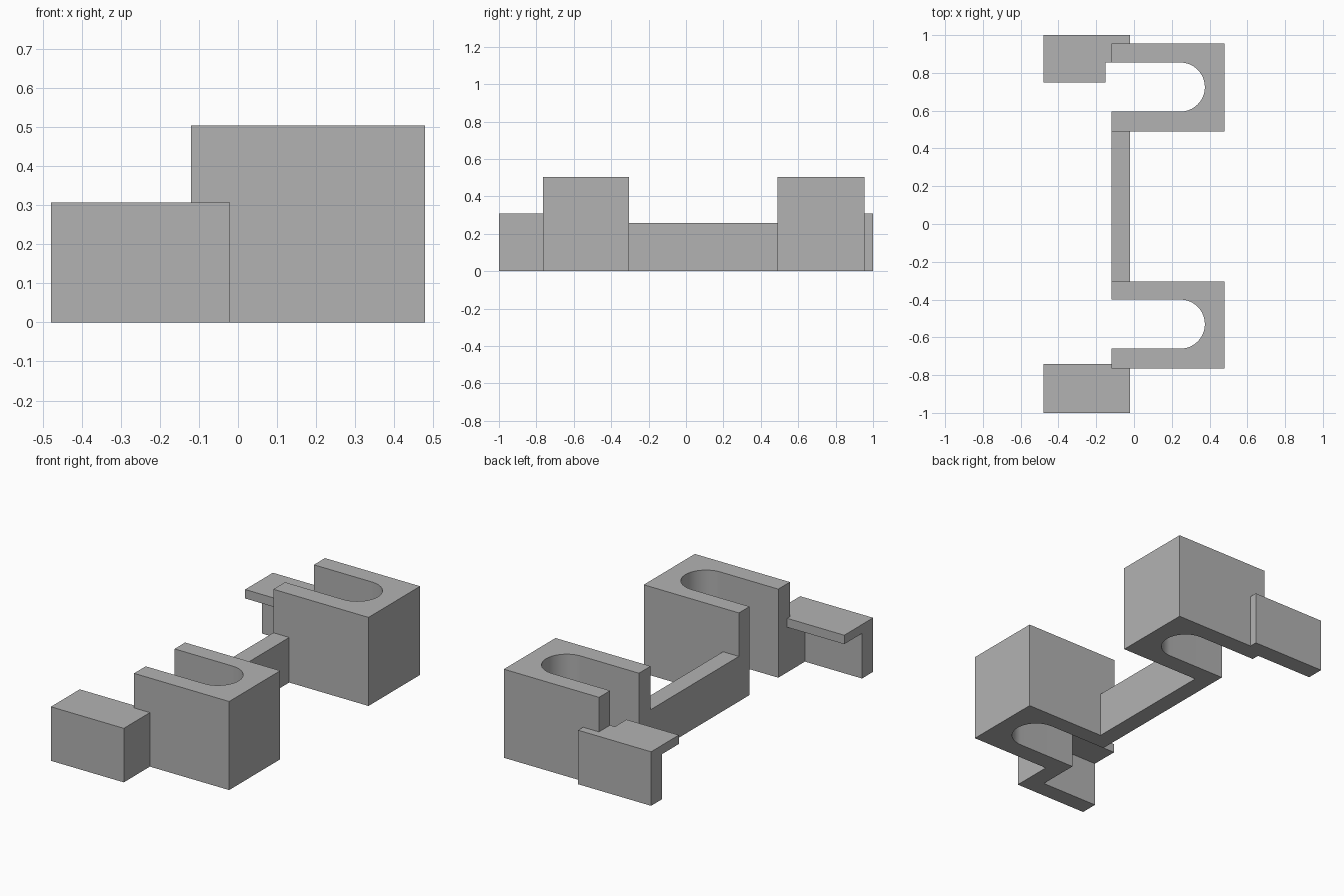
import bpy, bmesh, math

if "Cube" in bpy.data.objects:
    bpy.data.objects.remove(bpy.data.objects["Cube"])

grey = bpy.data.materials.new("plain grey")
grey.diffuse_color = (0.45, 0.45, 0.45, 1)
grey.use_nodes = True
grey.node_tree.nodes["Principled BSDF"].inputs["Base Color"].default_value = grey.diffuse_color


def prism(name, outline, z0, z1):
    """Extrude a counter-clockwise xy outline from z0 to z1."""
    bm = bmesh.new()
    low = [bm.verts.new((x, y, z0)) for x, y in outline]
    high = [bm.verts.new((x, y, z1)) for x, y in outline]
    bm.faces.new(low[::-1])
    bm.faces.new(high)
    n = len(outline)
    for i in range(n):
        j = (i + 1) % n
        bm.faces.new((low[i], low[j], high[j], high[i]))
    mesh = bpy.data.meshes.new(name)
    bm.to_mesh(mesh)
    bm.free()
    mesh.materials.append(grey)
    ob = bpy.data.objects.new(name, mesh)
    bpy.context.collection.objects.link(ob)
    return ob


def rect(x0, x1, y0, y1):
    return [(x0, y0), (x1, y0), (x1, y1), (x0, y1)]


def socket(name, y0, y1, s0, s1):
    """Tall block with a round-ended slot open to the left."""
    r, cy = (s1 - s0) / 2, (s0 + s1) / 2
    arc = [(0.245 + r * math.cos(a), cy + r * math.sin(a))
           for a in (math.pi / 2 - math.pi * i / 32 for i in range(33))]
    pts = [(-0.12, y0), (0.48, y0), (0.48, y1), (-0.12, y1), (-0.12, s1)]
    return prism(name, pts + arc + [(-0.12, s0)], 0, 0.505)


# Connecting bar, reaching into both sockets
body = prism("connected_sockets", rect(-0.12, -0.02, -0.35, 0.55), 0, 0.257)

parts = [
    # Slotted sockets
    socket("front_socket", -0.765, -0.305, -0.66, -0.40),
    socket("back_socket", 0.49, 0.955, 0.595, 0.855),
    # Front bracket: bent wall and top plate
    prism("front_wall", [(-0.48, -1), (-0.02, -1), (-0.02, -0.7), (-0.12, -0.7),
                         (-0.12, -0.9), (-0.48, -0.9)], 0, 0.28),
    prism("front_plate", rect(-0.48, -0.02, -1, -0.74), 0.257, 0.308),
    # Back bracket: straight wall and notched top plate
    prism("back_wall", rect(-0.48, -0.02, 0.9, 1), 0, 0.28),
    prism("back_plate", [(-0.48, 0.75), (-0.15, 0.75), (-0.15, 0.855), (-0.12, 0.855),
                         (-0.12, 0.9), (-0.02, 0.9), (-0.02, 1), (-0.48, 1)], 0.257, 0.308),
]

# Fuse everything into one solid
bpy.context.view_layer.objects.active = body
for part in parts:
    mod = body.modifiers.new("join", 'BOOLEAN')
    mod.operation = 'UNION'
    mod.solver = 'EXACT'
    mod.object = part
    bpy.ops.object.modifier_apply(modifier=mod.name)
    bpy.data.objects.remove(part)

# Smooth slot ends, sharp edges elsewhere
body.select_set(True)
bpy.ops.object.shade_smooth_by_angle(angle=math.radians(30))
